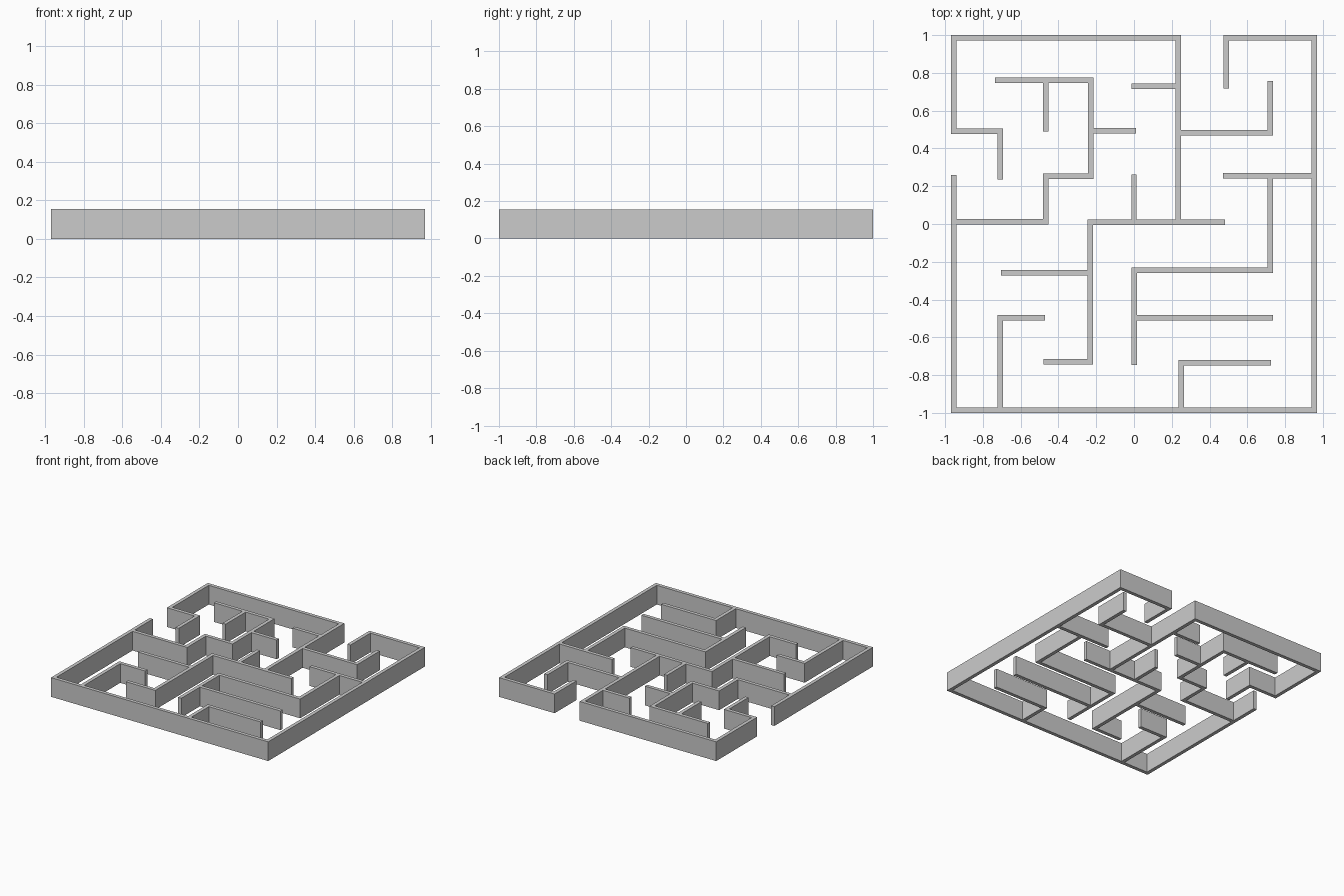
import bpy, bmesh

if "Cube" in bpy.data.objects:
    bpy.data.objects.remove(bpy.data.objects["Cube"])

HALF = 0.0145      # half wall thickness
HEIGHT = 0.155

# Wall centre lines, each a path of axis-aligned runs
paths = [
    # outer walls with their hooked ends
    [(-0.708, 0.25), (-0.708, 0.492), (-0.9555, 0.492), (-0.9555, 0.9855),
     (0.235, 0.9855), (0.235, 0.008)],
    [(0.488, 0.732), (0.488, 0.9855), (0.9555, 0.9855), (0.9555, -0.9855),
     (-0.9555, -0.9855), (-0.9555, 0.244)],
    # upper left
    [(-0.722, 0.76), (-0.23, 0.76), (-0.23, 0.252), (-0.468, 0.252),
     (-0.468, 0.013), (-0.9555, 0.013)],
    [(-0.468, 0.76), (-0.468, 0.505)],
    [(-0.23, 0.494), (-0.005, 0.494)],
    # upper right
    [(0.0, 0.73), (0.235, 0.73)],
    [(0.235, 0.482), (0.722, 0.482), (0.722, 0.742)],
    # middle
    [(0.466, 0.008), (-0.232, 0.008), (-0.232, -0.73), (-0.465, -0.73)],
    [(0.0, 0.008), (0.0, 0.247)],
    [(-0.69, -0.258), (-0.232, -0.258)],
    # lower right
    [(0.485, 0.255), (0.9555, 0.255)],
    [(0.722, 0.255), (0.722, -0.245), (0.002, -0.245), (0.002, -0.732)],
    [(0.002, -0.496), (0.722, -0.496)],
    [(0.25, -0.9855), (0.25, -0.735), (0.712, -0.735)],
    # lower left
    [(-0.708, -0.9855), (-0.708, -0.497), (-0.486, -0.497)],
]

# Turn every run into a rectangle
rects = []
for path in paths:
    for (ax, ay), (bx, by) in zip(path, path[1:]):
        rects.append((round(min(ax, bx) - HALF, 4), round(max(ax, bx) + HALF, 4),
                      round(min(ay, by) - HALF, 4), round(max(ay, by) + HALF, 4)))

# Merge the rectangles into one clean floor plan on a shared grid
xs = sorted({v for r in rects for v in r[:2]})
ys = sorted({v for r in rects for v in r[2:]})
bm = bmesh.new()
corner = {}


def vert(i, j):
    if (i, j) not in corner:
        corner[i, j] = bm.verts.new((xs[i], ys[j], 0))
    return corner[i, j]


for i in range(len(xs) - 1):
    for j in range(len(ys) - 1):
        cx, cy = (xs[i] + xs[i + 1]) / 2, (ys[j] + ys[j + 1]) / 2
        if any(a < cx < b and c < cy < d for a, b, c, d in rects):
            bm.faces.new([vert(i, j), vert(i + 1, j), vert(i + 1, j + 1), vert(i, j + 1)])

# Raise the plan into solid walls
result = bmesh.ops.extrude_face_region(bm, geom=bm.faces[:], use_keep_orig=True)
top = [g for g in result["geom"] if isinstance(g, bmesh.types.BMVert)]
bmesh.ops.translate(bm, verts=top, vec=(0, 0, HEIGHT))
bmesh.ops.dissolve_limit(bm, angle_limit=0.01, verts=bm.verts[:], edges=bm.edges[:])
bmesh.ops.recalc_face_normals(bm, faces=bm.faces[:])

mesh = bpy.data.meshes.new("maze_walls")
bm.to_mesh(mesh)
bm.free()
bpy.context.collection.objects.link(bpy.data.objects.new("maze_walls", mesh))
